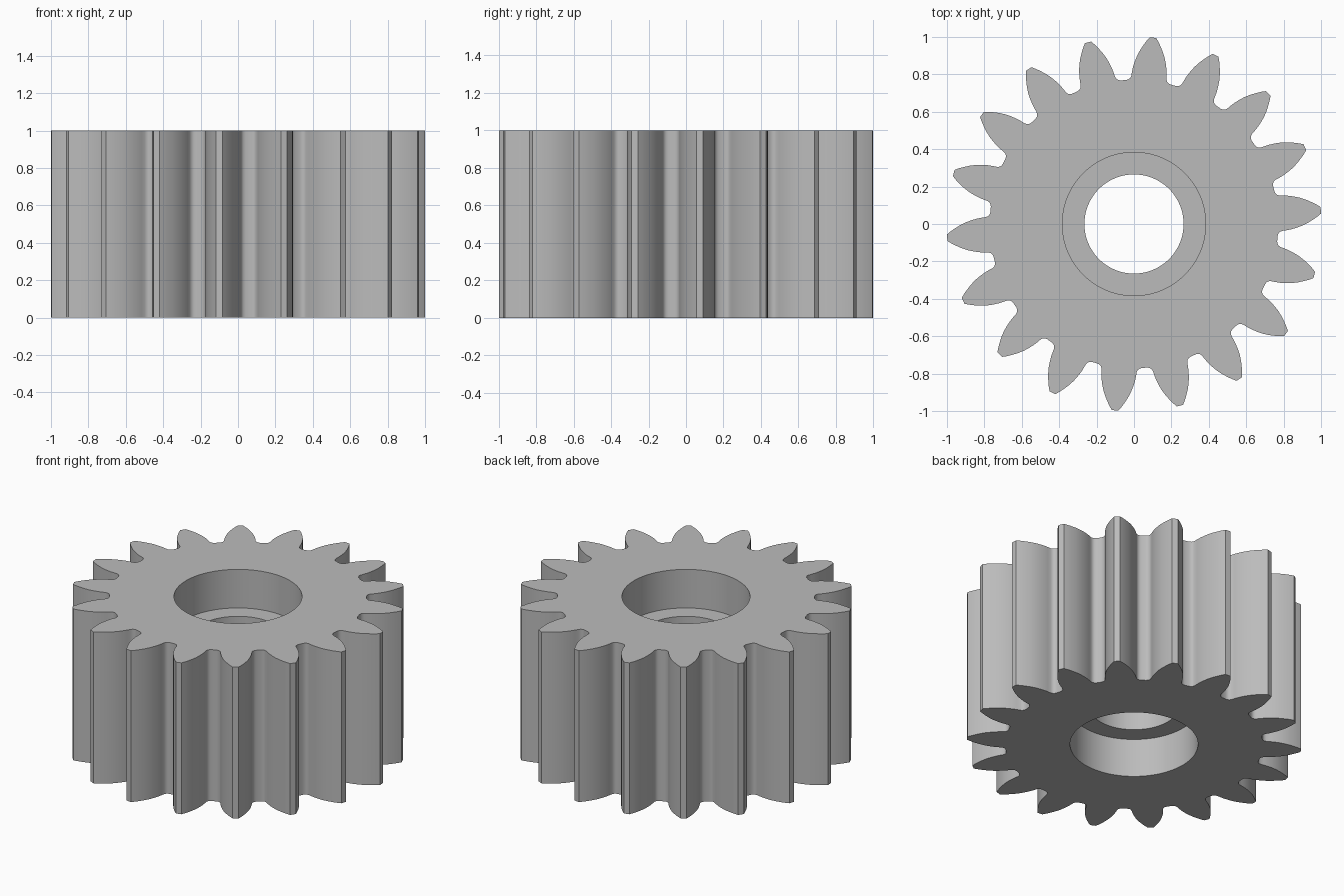
import bpy
import bmesh
from math import sin, cos, radians

cube = bpy.data.objects.get("Cube")
if cube:
    bpy.data.objects.remove(cube, do_unlink=True)

TEETH = 18
PHASE = 4.2          # direction of the first tooth, degrees
HEIGHT = 1.0
BORE, COUNTERBORE, DEPTH = 0.265, 0.383, 0.255

steel = bpy.data.materials.new("plain grey")
steel.use_nodes = True
grey = (0.5, 0.5, 0.5, 1)
steel.diffuse_color = grey
steel.node_tree.nodes["Principled BSDF"].inputs["Base Color"].default_value = grey

# Half a tooth, root to tip: radius and angle from the tooth's middle
flank = [(0.771, 8.9), (0.774, 8.0), (0.781, 7.3), (0.793, 6.85), (0.815, 6.55),
         (0.84, 6.15), (0.87, 5.5), (0.9, 4.75), (0.93, 3.8), (0.96, 2.7),
         (0.982, 1.85), (1.0017, 1.0)]
tooth = [(r, -a) for r, a in flank] + [(r, a) for r, a in reversed(flank)]
outline = [(r, radians(PHASE + a + i * 360 / TEETH))
           for i in range(TEETH) for r, a in tooth]

bm = bmesh.new()


def ring(z, radius=None):
    """Ring of vertices on the tooth outline, or on a circle of the given radius."""
    return [bm.verts.new(((radius or r) * cos(a), (radius or r) * sin(a), z))
            for r, a in outline]


# Toothed body with a stepped bore, as a closed chain of rings
rings = [
    ring(0), ring(HEIGHT),
    ring(HEIGHT, COUNTERBORE), ring(HEIGHT - DEPTH, COUNTERBORE),
    ring(HEIGHT - DEPTH, BORE), ring(DEPTH, BORE),
    ring(DEPTH, COUNTERBORE), ring(0, COUNTERBORE),
]
n = len(outline)
for k, low in enumerate(rings):
    high = rings[(k + 1) % len(rings)]
    for i in range(n):
        j = (i + 1) % n
        bm.faces.new((low[i], low[j], high[j], high[i]))
bmesh.ops.recalc_face_normals(bm, faces=bm.faces)

mesh = bpy.data.meshes.new("spur_gear")
bm.to_mesh(mesh)
bm.free()
mesh.materials.append(steel)
gear = bpy.data.objects.new("spur_gear", mesh)
bpy.context.collection.objects.link(gear)

# Smooth flanks and bore, crisp tips and rims
bpy.ops.object.select_all(action='DESELECT')
gear.select_set(True)
bpy.context.view_layer.objects.active = gear
bpy.ops.object.shade_smooth_by_angle(angle=radians(35))
